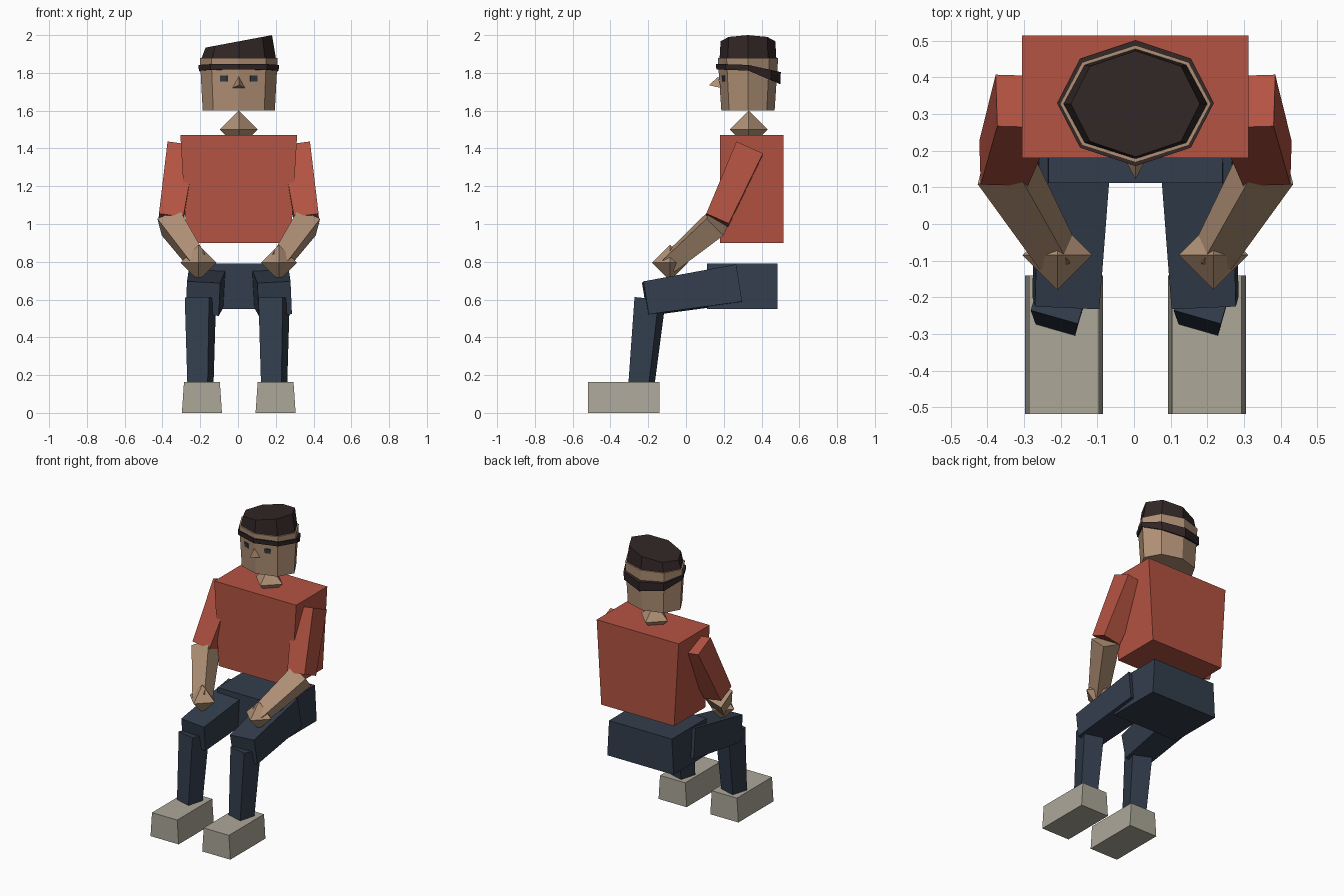
import bpy, math
from math import sin, cos, pi
from mathutils import Vector, Quaternion

if "Cube" in bpy.data.objects:
    bpy.data.objects.remove(bpy.data.objects["Cube"])


def srgb(r, g, b):
    f = lambda c: c / 12.92 if c <= 0.04045 else ((c + 0.055) / 1.055) ** 2.4
    return (f(r / 255), f(g / 255), f(b / 255), 1)


def material(name, *rgb):
    m = bpy.data.materials.new(name)
    m.diffuse_color = srgb(*rgb)
    m.use_nodes = True
    m.node_tree.nodes["Principled BSDF"].inputs["Base Color"].default_value = m.diffuse_color
    return m


RED = material("shirt red", 180, 83, 66)
NAVY = material("trouser navy", 50, 61, 76)
SKIN = material("skin tan", 176, 144, 117)
HAIR = material("dark brown", 50, 38, 38)
SHOE = material("shoe grey", 172, 167, 153)
EYE = material("eye slate", 50, 57, 66)
CX = 0.004  # body centre line


def mesh(name, verts, faces, mat):
    me = bpy.data.meshes.new(name)
    me.from_pydata([tuple(v) for v in verts], [], faces)
    me.materials.append(mat)
    ob = bpy.data.objects.new(name, me)
    bpy.context.collection.objects.link(ob)
    return ob


def loft(name, low, high, mat):
    """Capped prism between two rings, both counter-clockwise from above."""
    n = len(low)
    faces = [(i, (i + 1) % n, n + (i + 1) % n, n + i) for i in range(n)]
    faces += [tuple(reversed(range(n))), tuple(range(n, 2 * n))]
    return mesh(name, list(low) + list(high), faces, mat)


def square(hx, y0, y1, z, x=CX):
    return [(x - hx, y0, z), (x + hx, y0, z), (x + hx, y1, z), (x - hx, y1, z)]


def octagon(rx, ry, z, x=CX, y=0.328):
    """z is a height, or a rule giving the height from (x, y) on a unit circle."""
    zf = z if callable(z) else lambda c, s: z
    pts = [(cos(i * pi / 4), sin(i * pi / 4)) for i in range(8)]
    return [(x + rx * c, y + ry * s, zf(c, s)) for c, s in pts]


def limb(name, top, end, r_top, r_end, mat, roll=0):
    """Tapered square bar swung from hanging straight down to the given axis."""
    a, b = Vector(top), Vector(end)
    q = Vector((0, 0, -1)).rotation_difference(b - a) @ Quaternion((0, 0, 1), roll)
    corner = [(-1, -1), (1, -1), (1, 1), (-1, 1)]
    ring = lambda p, r: [p + q @ Vector((u * r, v * r, 0)) for u, v in corner]
    return loft(name, ring(b, r_end), ring(a, r_top), mat)


def diamond(name, c, r, mat):
    """Octahedron."""
    c = Vector(c)
    ring = [c + Vector((r * cos(i * pi / 2), r * sin(i * pi / 2), 0)) for i in range(4)]
    verts = ring + [c + Vector((0, 0, r)), c - Vector((0, 0, r))]
    faces = [(i, (i + 1) % 4, 4) for i in range(4)]
    faces += [((i + 1) % 4, i, 5) for i in range(4)]
    return mesh(name, verts, faces, mat)


# Trunk
loft("torso", square(0.275, 0.18, 0.515, 0.90), square(0.309, 0.18, 0.515, 1.47), RED)
loft("pelvis", square(0.25, 0.112, 0.485, 0.55), square(0.237, 0.112, 0.485, 0.79), NAVY)
diamond("neck", (CX, 0.332, 1.50), 0.10, SKIN)

# Head with slanted cap of hair and a band that drops at the back
loft("head", octagon(0.191, 0.141, 1.60), octagon(0.206, 0.160, 1.88), SKIN)
loft("hair", octagon(0.196, 0.150, 1.88),
     octagon(0.176, 0.145, lambda c, s: 1.967 + 0.033 * c), HAIR)


def band_low(c, s):
    return 1.812 - 0.072 * max(0, s) + 0.006 * max(0, -s)


def band_high(c, s):
    return 1.842 - 0.038 * max(0, s) + 0.006 * max(0, -s)


loft("head_band", octagon(0.211, 0.169, band_low, y=0.33),
     octagon(0.214, 0.172, band_high, y=0.33), HAIR)

# Nose
mesh("nose", [(CX, 0.17, 1.78), (CX - 0.033, 0.185, 1.72), (CX + 0.033, 0.185, 1.72),
              (CX, 0.122, 1.735)], [(0, 1, 3), (0, 3, 2), (1, 2, 3), (0, 2, 1)], SKIN)

for side, s in (("left", -1), ("right", 1)):
    # Eye plate lying on the slanted front face of the head
    turn = s * math.atan(0.32)
    ux, uy = cos(turn), sin(turn)
    ex, ey = CX + s * 0.078, 0.2005

    def eye_ring(z, lean):
        pts = [(-0.0195, -0.005), (0.0195, -0.005), (0.0195, 0.004), (-0.0195, 0.004)]
        return [(ex + u * ux - v * uy, ey + lean + u * uy + v * ux, z) for u, v in pts]

    loft(side + "_eye", eye_ring(1.755, 0.001), eye_ring(1.787, -0.001), EYE)

    # Arm
    elbow = (CX + s * 0.362, 0.165, 1.01)
    hand = (CX + s * 0.213, -0.085, 0.795)
    limb(side + "_sleeve", (CX + s * 0.303, 0.335, 1.395), (CX + s * 0.36, 0.165, 1.02),
         0.077, 0.065, RED)
    limb(side + "_forearm", elbow, hand, 0.064, 0.045, SKIN)
    diamond(side + "_hand", hand, 0.095, SKIN)

    # Leg
    limb(side + "_thigh", (CX + s * 0.165, 0.277, 0.683), (CX + s * 0.19, -0.215, 0.605),
         0.1, 0.088, NAVY)
    limb(side + "_shin", (-CX + s * 0.195, -0.19, 0.605), (-CX + s * 0.195, -0.236, 0.15),
         0.067, 0.056, NAVY, roll=-0.28)
    loft(side + "_shoe", square(0.106, -0.518, -0.14, 0, CX + s * 0.195),
         square(0.095, -0.518, -0.14, 0.163, CX + s * 0.195), SHOE)
